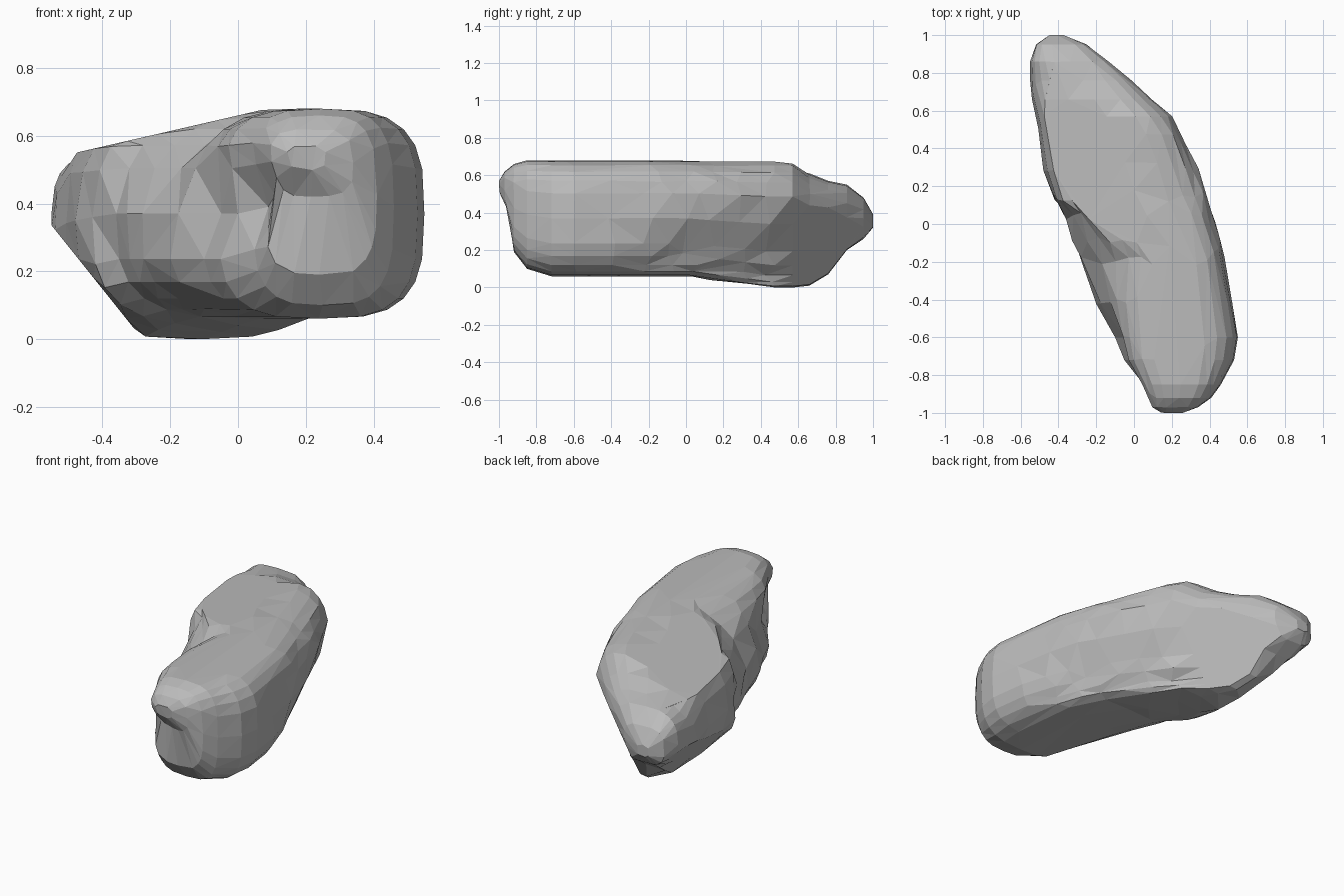
import bpy
import bmesh
import math
import random
from mathutils import Vector

random.seed(4)
SIDES = 24
ROUNDNESS = 0.62

# Rock outline along its length: y, left, right, bottom, top, left edge of the top
SECTIONS = [
    (-1, .14, .26, .5, .57, .14),
    (-.97, .09, .34, .42, .62, .09),
    (-.92, .07, .41, .19, .66, .05),
    (-.85, .04, .46, .1, .68, .01),
    (-.72, -.06, .53, .06, .68, -.06),
    (-.6, -.11, .55, .06, .68, -.08),
    (-.4, -.21, .52, .06, .68, -.08),
    (-.2, -.29, .48, .06, .68, -.04),
    (-.08, -.33, .46, .06, .68, -.16),
    (.03, -.36, .43, .06, .68, -.29),
    (.15, -.43, .4, .04, .68, -.4),
    (.3, -.48, .35, .02, .68, -.45),
    (.45, -.5, .28, 0, .68, -.48),
    (.57, -.52, .21, 0, .68, -.5),
    (.66, -.54, .11, .01, .61, -.53),
    (.76, -.55, 0, .07, .57, -.54),
    (.86, -.55, -.13, .2, .55, -.54),
    (.95, -.52, -.25, .26, .48, -.52),
    (1, -.45, -.37, .32, .39, -.45),
]


def signed_power(value):
    return math.copysign(abs(value) ** ROUNDNESS, value)


def section_point(section, angle):
    """One point on a rounded-box cross-section with a leaning left flank."""
    y, left, right, bottom, top, top_left = section
    across, up = signed_power(math.cos(angle)), signed_power(math.sin(angle))
    z = (bottom + top) / 2 + up * (top - bottom) / 2
    middle = max((left + right) / 2, (top_left + right) / 2)
    if across > 0:
        x = middle + across * (right - middle)
    else:
        edge = left + (top_left - left) * max(up, 0)
        x = middle + across * (middle - edge)

        # Hollow running under the raised front left shoulder
        hollow = math.exp(-((z - .42) / .1) ** 2 - ((y + .65) / .32) ** 2)
        x += .08 * hollow * -across
    if y < -.8:
        y += .06 * math.exp(-((z - .4) / .08) ** 2 - ((x - .1) / .15) ** 2)

    # Undercuts on the back right, sloping top and undercut on the left
    x = min(x, .49 + .6 * z - y, .24 + .58 * z - .45 * y)
    z = min(z, .66 + .23 * x)
    z = max(z, .31 - 1.25 * (x + .53))
    return Vector((x, y, z))


def skin_sections(bm):
    rings = []
    for section in SECTIONS:
        ring = []
        for i in range(SIDES):
            point = section_point(section, math.tau * i / SIDES)
            if abs(point.y) < .5:
                point.y += random.uniform(-.03, .03)
            ring.append(bm.verts.new(point))
        rings.append(ring)
    for near, far in zip(rings, rings[1:]):
        for i in range(SIDES):
            j = (i + 1) % SIDES
            bm.faces.new((near[i], near[j], far[j], far[i]))
    bm.faces.new(rings[0])
    bm.faces.new(rings[-1])


# Remove the default object
default = bpy.data.objects.get("Cube")
if default:
    bpy.data.objects.remove(default, do_unlink=True)

# Stone colour
stone = bpy.data.materials.new("grey_stone")
stone.use_nodes = True
grey = (.5, .5, .5, 1)
stone.diffuse_color = grey
stone.node_tree.nodes["Principled BSDF"].inputs["Base Color"].default_value = grey

# Rock body
bm = bmesh.new()
skin_sections(bm)
bmesh.ops.remove_doubles(bm, verts=bm.verts, dist=.012)
bmesh.ops.triangulate(bm, faces=bm.faces)
bmesh.ops.recalc_face_normals(bm, faces=bm.faces)
mesh = bpy.data.meshes.new("rock")
bm.to_mesh(mesh)
bm.free()
mesh.materials.append(stone)
rock = bpy.data.objects.new("rock", mesh)
bpy.context.collection.objects.link(rock)

# Merge the skin into irregular chipped facets
facets = rock.modifiers.new("facets", "DECIMATE")
facets.ratio = .7
